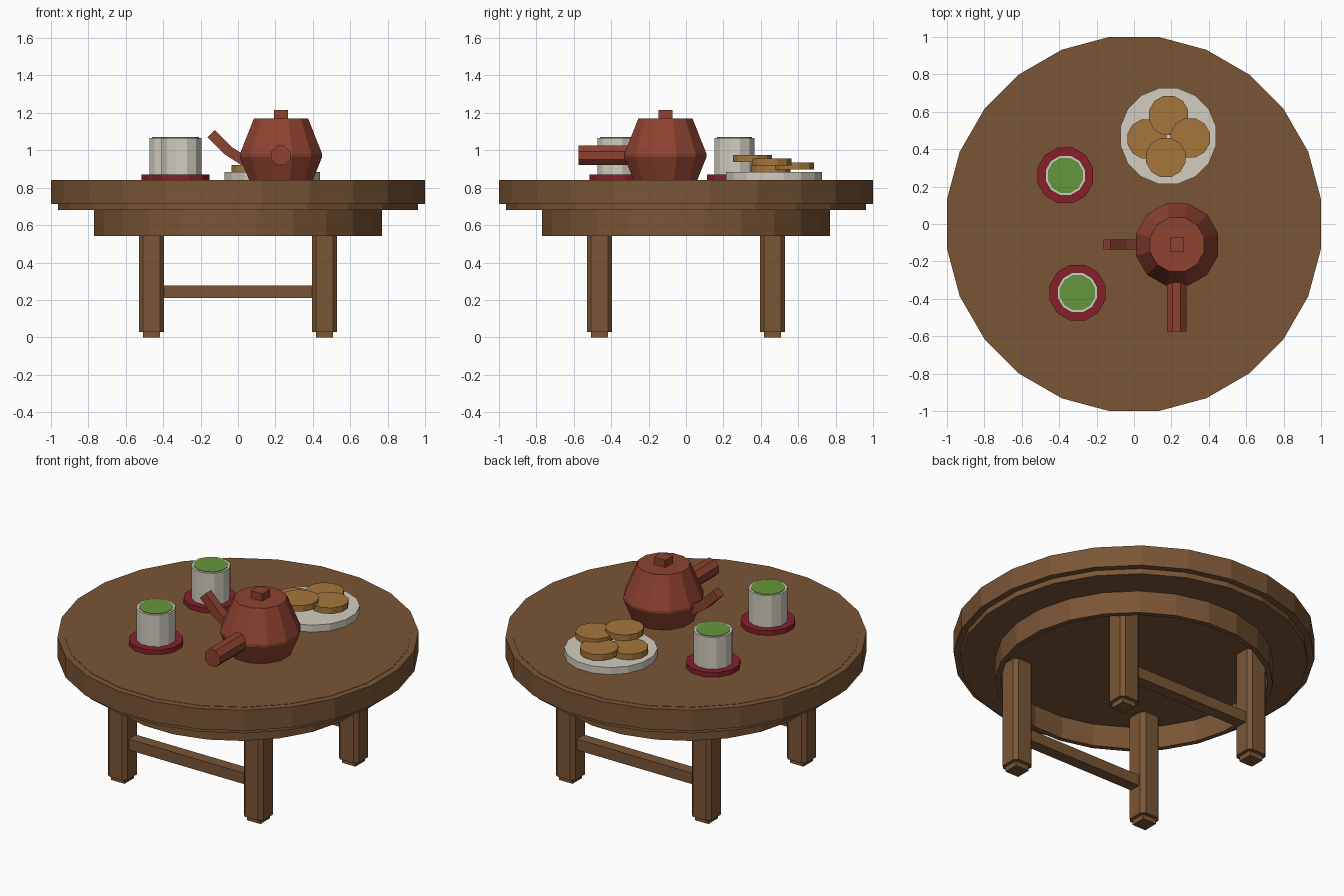
import bpy, bmesh
from math import cos, sin, pi
from mathutils import Vector, Matrix

if "Cube" in bpy.data.objects:
    bpy.data.objects.remove(bpy.data.objects["Cube"])


def material(name, code):
    srgb = [int(code[i:i + 2], 16) / 255 for i in (0, 2, 4)]
    color = [c / 12.92 if c < 0.04 else ((c + 0.055) / 1.055) ** 2.4 for c in srgb] + [1]
    m = bpy.data.materials.new(name)
    m.use_nodes = True
    m.diffuse_color = color
    bsdf = m.node_tree.nodes["Principled BSDF"]
    bsdf.inputs["Base Color"].default_value = color
    bsdf.inputs["Roughness"].default_value = 0.8
    return m


wood = material("brown wood", "7A5535")
clay = material("red clay", "8E4230")
china = material("off white china", "D2CDC0")
red = material("dark red", "86202A")
green = material("tea green", "66963C")
biscuit = material("golden biscuit", "A5763C")


def finish(bm, name, *mats):
    bmesh.ops.recalc_face_normals(bm, faces=bm.faces)
    mesh = bpy.data.meshes.new(name)
    bm.to_mesh(mesh)
    bm.free()
    for m in mats:
        mesh.materials.append(m)
    obj = bpy.data.objects.new(name, mesh)
    bpy.context.collection.objects.link(obj)
    return obj


def lathe(name, mat, profile, sides, center=(0, 0), hollow=False):
    """Faceted turned part; radii are measured to the middle of each flat side."""
    bm = bmesh.new()
    rings = []
    for r, z in profile:
        r /= cos(pi / sides)
        angles = [2 * pi * (i + 0.5) / sides for i in range(sides)]
        rings.append([bm.verts.new((center[0] + r * cos(a), center[1] + r * sin(a), z))
                      for a in angles])
    pairs = list(zip(rings, rings[1:]))
    if hollow:
        pairs.append((rings[-1], rings[0]))
    else:
        bm.faces.new(rings[0])
        bm.faces.new(rings[-1])
    for a, b in pairs:
        for i in range(sides):
            j = (i + 1) % sides
            bm.faces.new((a[i], a[j], b[j], b[i]))
    return finish(bm, name, mat)


def box(name, mat, center, size, chamfer=0):
    bm = bmesh.new()
    bmesh.ops.create_cube(bm, size=1)
    bmesh.ops.scale(bm, vec=size, verts=bm.verts)
    if chamfer:
        upright = [e for e in bm.edges
                   if abs(e.verts[0].co.z - e.verts[1].co.z) > size[2] / 2]
        bmesh.ops.bevel(bm, geom=upright, offset=chamfer, segments=1, affect='EDGES')
    bmesh.ops.translate(bm, vec=center, verts=bm.verts)
    return finish(bm, name, mat)


# Table top, with a core that steps in below the thick rim
lathe("table_rim", wood, [(1.0, 0.713), (1.0, 0.84)], 24)
lathe("table_core", wood, [(0.962, 0.68), (0.962, 0.842)], 24)
lathe("apron_ring", wood, [(0.77, 0.543), (0.77, 0.685), (0.74, 0.685), (0.74, 0.543)],
      24, hollow=True)

# Four chamfered legs with small feet, and two stretchers
LEG = 0.463
for front, y in (("front", -LEG), ("back", LEG)):
    for side, x in (("left", LEG), ("right", -LEG)):
        box(f"{front}_{side}_leg", wood, (x, y, 0.357), (0.135, 0.135, 0.655), 0.022)
        box(f"{front}_{side}_foot", wood, (x, y, 0.02), (0.092, 0.092, 0.04))
    box(f"{front}_stretcher", wood, (0, y, 0.244), (0.81, 0.07, 0.068))

# Teapot body, lid knob and side handle
POT = (0.23, -0.11)
lathe("teapot_body", clay, [(0.17, 0.84), (0.22, 0.965), (0.22, 0.98), (0.145, 1.17)], 12, POT)
box("teapot_knob", clay, (*POT, 1.19), (0.076, 0.076, 0.05))
bm = bmesh.new()
bmesh.ops.create_cone(bm, cap_ends=True, segments=8, radius1=0.056, radius2=0.056, depth=0.3,
                      matrix=Matrix.Translation((0.228, -0.425, 0.973))
                      @ Matrix.Rotation(pi / 2, 4, 'X') @ Matrix.Rotation(pi / 8, 4, 'Z'))
finish(bm, "teapot_handle", clay)

# Bent square spout swept along a short path
path = [Vector((x, POT[1], z)) for x, z in
        ((0.12, 0.925), (0.03, 0.945), (-0.055, 1.0), (-0.144, 1.09))]
bm = bmesh.new()
rings = []
for i, p in enumerate(path):
    along = (path[min(i + 1, 3)] - path[max(i - 1, 0)]).normalized()
    across = Vector((0, 1, 0))
    up = along.cross(across)
    rings.append([bm.verts.new(p + 0.027 * (a * across + b * up))
                  for a, b in ((1, 1), (-1, 1), (-1, -1), (1, -1))])
for a, b in zip(rings, rings[1:]):
    for i in range(4):
        j = (i + 1) % 4
        bm.faces.new((a[i], a[j], b[j], b[i]))
bm.faces.new(rings[0])
bm.faces.new(rings[-1])
finish(bm, "teapot_spout", clay)

# Two cups of tea on saucers
for side, c in (("back", (-0.367, 0.26)), ("front", (-0.302, -0.367))):
    lathe(f"{side}_saucer", red, [(0.149, 0.84), (0.149, 0.871)], 12, c)
    lathe(f"{side}_cup", china, [(0.107, 0.86), (0.107, 1.067)], 12, c)
    lathe(f"{side}_tea", green, [(0.094, 1.064), (0.094, 1.07)], 12, c)

# Plate with a leaning pile of four biscuits
lathe("plate", china, [(0.256, 0.84), (0.256, 0.885)], 16, (0.183, 0.47))
spots = [(0.07, 0.455, 0.884), (0.185, 0.58, 0.898), (0.3, 0.46, 0.918), (0.17, 0.355, 0.937)]
for n, (x, y, z) in enumerate(spots, 1):
    lathe(f"biscuit_{n}", biscuit, [(0.105, z), (0.105, z + 0.037)], 12, (x, y))
